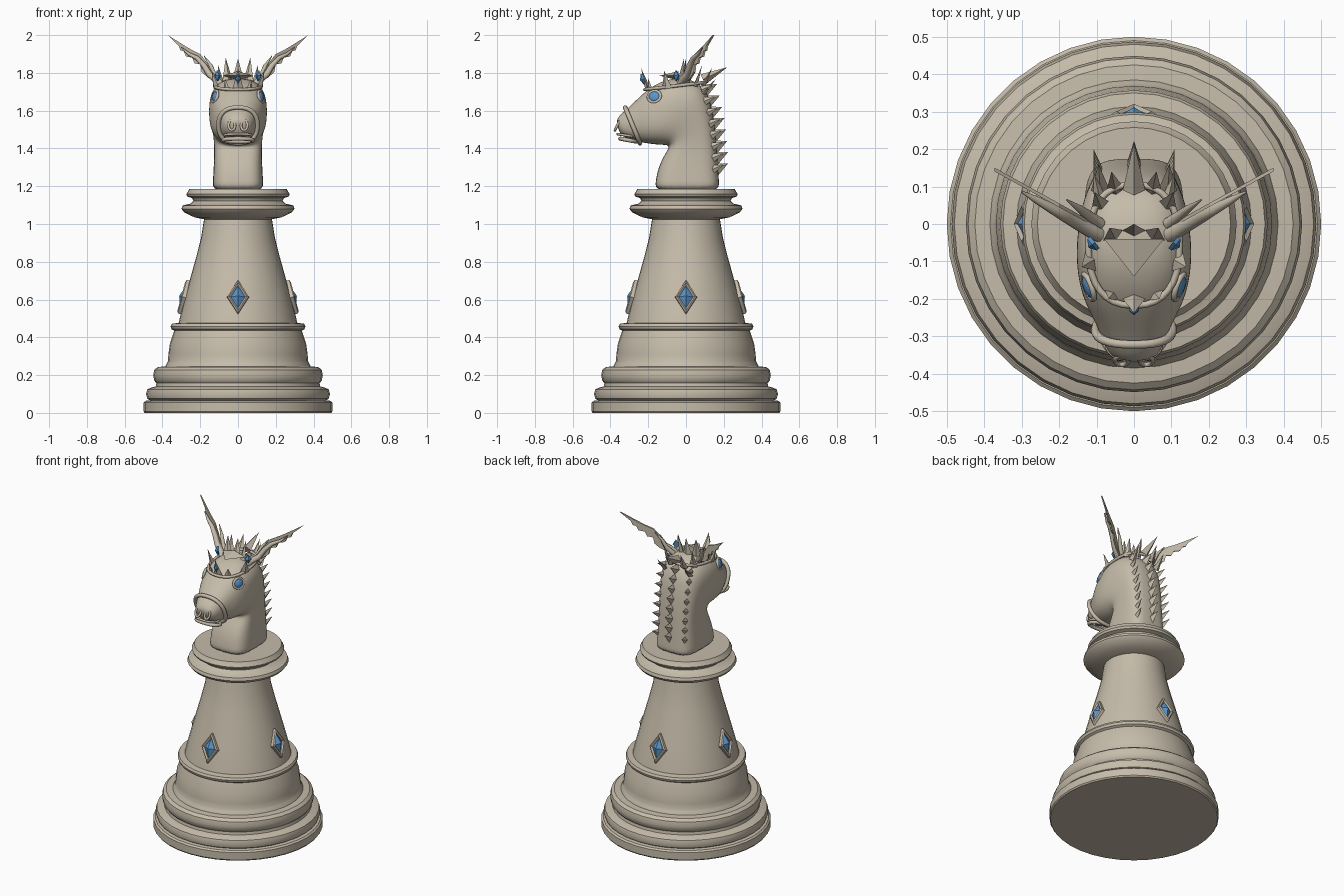
import bpy, bmesh, math
from math import pi, sin, cos
from mathutils import Vector, Matrix

if "Cube" in bpy.data.objects:
    bpy.data.objects.remove(bpy.data.objects["Cube"], do_unlink=True)


def material(name, rgb):
    m = bpy.data.materials.new(name)
    m.use_nodes = True
    m.diffuse_color = (*rgb, 1)
    m.node_tree.nodes["Principled BSDF"].inputs["Base Color"].default_value = (*rgb, 1)
    return m


STONE = material("warm stone", (0.56, 0.50, 0.40))
BLUE = material("gem blue", (0.10, 0.30, 0.60))


def finish(name, bm, mat, smooth=None, matrix=None):
    if matrix:
        bm.transform(matrix)
    bmesh.ops.recalc_face_normals(bm, faces=bm.faces)
    me = bpy.data.meshes.new(name)
    bm.to_mesh(me)
    bm.free()
    me.materials.append(mat)
    ob = bpy.data.objects.new(name, me)
    bpy.context.collection.objects.link(ob)
    if smooth:
        bpy.ops.object.select_all(action="DESELECT")
        ob.select_set(True)
        bpy.context.view_layer.objects.active = ob
        bpy.ops.object.shade_smooth_by_angle(angle=math.radians(smooth))
    return ob


def loft(name, rings, mat, smooth=None, matrix=None, closed=False):
    """Skin a list of point rings, capping the ends or closing the loop."""
    bm = bmesh.new()
    vs = [[bm.verts.new(p) for p in r] for r in rings]
    n = len(rings[0])
    for a, b in zip(vs, vs[1:] + (vs[:1] if closed else [])):
        for i in range(n):
            j = (i + 1) % n
            bm.faces.new((a[i], a[j], b[j], b[i]))
    if not closed:
        bm.faces.new(vs[0])
        bm.faces.new(vs[-1])
    return finish(name, bm, mat, smooth, matrix)


def section(a, b, hw, power=2.0, n=24):
    """Superellipse spanning side-plane points a and b, with half width hw."""
    a, b = Vector((0, *a)), Vector((0, *b))
    mid, half = (a + b) / 2, (b - a) / 2
    sp = lambda v: math.copysign(abs(v) ** (2 / power), v)
    return [mid + half * sp(cos(t)) + Vector((hw * sp(sin(t)), 0, 0))
            for t in (2 * pi * i / n for i in range(n))]


def tube(name, pts, radii, closed=False, flat=1.0):
    """Round or flattened tube along a path."""
    rings, k = [], len(pts)
    for i, p in enumerate(pts):
        nxt = pts[(i + 1) % k] if closed else pts[min(i + 1, k - 1)]
        prv = pts[i - 1] if closed else pts[max(i - 1, 0)]
        d = (nxt - prv).normalized()
        ref = (pts[k // 2] - pts[0]).cross(pts[k // 4] - pts[0]).normalized()
        u = (ref - d * ref.dot(d)).normalized()
        v = d.cross(u)
        r = radii if closed else radii[i]
        rings.append([p + u * r * cos(t) + v * r * flat * sin(t)
                      for t in (2 * pi * j / 8 for j in range(8))])
    return loft(name, rings, STONE, 50, closed=closed)


def spike(name, base, tip, width, thick=0.5, spin=0.0):
    """Four-sided thorn from base to tip."""
    base, tip = Vector(base), Vector(tip)
    d = tip - base
    bm = bmesh.new()
    bmesh.ops.create_cone(bm, cap_ends=True, segments=4, radius1=width / 2,
                          radius2=0, depth=d.length)
    m = (Matrix.Translation((base + tip) / 2) @ d.to_track_quat("Z", "Y").to_matrix().to_4x4()
         @ Matrix.Rotation(spin, 4, "Z") @ Matrix.Diagonal((1, thick, 1, 1)))
    return finish(name, bm, STONE, None, m)


def diamond(w, h, d):
    return [(w, d, 0), (0, d, h), (-w, d, 0), (0, d, -h)]


def gem(name, w, h, depth, matrix):
    rings = [diamond(w * s, h * s, d) for s, d in ((1, 0.01), (1, 0), (0.08, -depth))]
    return loft(name, rings, BLUE, None, matrix)


# Turned pedestal
profile = [(0.02, 0), (0.494, 0), (0.5, 0.008), (0.5, 0.055), (0.49, 0.064), (0.465, 0.066),
           (0.48, 0.075), (0.487, 0.1), (0.48, 0.125), (0.455, 0.135), (0.435, 0.14),
           (0.432, 0.158), (0.443, 0.17), (0.449, 0.2), (0.443, 0.228), (0.425, 0.243),
           (0.385, 0.246), (0.376, 0.265), (0.37, 0.275), (0.369, 0.31), (0.36, 0.37),
           (0.338, 0.435), (0.352, 0.443), (0.357, 0.458), (0.35, 0.472), (0.314, 0.477),
           (0.302, 0.53), (0.278, 0.62), (0.248, 0.73), (0.22, 0.83), (0.195, 0.93),
           (0.18, 1.025), (0.23, 1.035), (0.285, 1.062), (0.299, 1.08), (0.293, 1.098),
           (0.252, 1.108), (0.236, 1.122), (0.243, 1.137), (0.268, 1.145), (0.274, 1.158),
           (0.266, 1.17), (0.258, 1.186), (0.02, 1.186)]
loft("pedestal", [[(r * cos(2 * pi * i / 36), r * sin(2 * pi * i / 36), z) for i in range(36)]
                  for r, z in profile], STONE, 35)

# Four framed gems around the pedestal
for k, side in enumerate(("front", "left", "back", "right")):
    m = (Matrix.Rotation(k * pi / 2, 4, "Z") @ Matrix.Translation((0, -0.283, 0.612))
         @ Matrix.Rotation(math.radians(-15), 4, "X"))
    loft(side + "_gem_frame", [diamond(w, h, d) for w, h, d in
         ((0.057, 0.092, 0.02), (0.057, 0.092, -0.012), (0.048, 0.078, -0.018),
          (0.038, 0.062, -0.01), (0.036, 0.06, 0.01))], STONE, None, m)
    gem(side + "_gem", 0.038, 0.062, 0.022, m @ Matrix.Translation((0, -0.006, 0)))

# Neck and head, one loft from collar to muzzle
sections = [((-0.165, 1.17), (0.178, 1.17), 0.135, 3.6), ((-0.163, 1.22), (0.176, 1.22), 0.134, 3.6),
            ((-0.148, 1.30), (0.17, 1.3), 0.129, 3.4), ((-0.11, 1.375), (0.163, 1.41), 0.126, 3.2),
            ((-0.088, 1.405), (0.152, 1.53), 0.13, 3), ((-0.1, 1.418), (0.132, 1.65), 0.14, 2.8),
            ((-0.125, 1.418), (0.09, 1.74), 0.15, 2.7), ((-0.155, 1.42), (0, 1.775), 0.156, 2.6),
            ((-0.185, 1.423), (-0.1, 1.77), 0.15, 2.6), ((-0.215, 1.428), (-0.19, 1.725), 0.135, 2.5),
            ((-0.24, 1.433), (-0.25, 1.67), 0.113, 2.4), ((-0.26, 1.438), (-0.3, 1.62), 0.096, 2.3),
            ((-0.285, 1.443), (-0.335, 1.592), 0.083, 2.3), ((-0.325, 1.458), (-0.36, 1.565), 0.068, 2.2),
            ((-0.352, 1.48), (-0.369, 1.54), 0.045, 2)]
head = loft("head_and_neck", [section(*s) for s in sections], STONE, 180)
head.modifiers.new("rounding", "SUBSURF").levels = 2
head.modifiers["rounding"].render_levels = 2

# Bridle, lips and crown band
tube("noseband", section((-0.243, 1.427), (-0.322, 1.617), 0.103, 2.4, 32), 0.012, True)
tube("lower_lip", section((-0.262, 1.436), (-0.348, 1.452), 0.078, 2.4, 24), 0.011, True)
tube("upper_lip", section((-0.27, 1.462), (-0.362, 1.476), 0.072, 2.4, 24), 0.007, True)
tube("crown_band", section((-0.218, 1.712), (0.105, 1.75), 0.122, 2.4, 32), 0.009, True)

for s, side in ((1, "left"), (-1, "right")):
    # Nostril
    c = Vector((s * 0.033, -0.364, 1.522))
    ring = [c + Vector((0.017 * cos(t), 0.012 * sin(t), 0.026 * sin(t)))
            for t in (2 * pi * i / 16 for i in range(16))]
    tube(side + "_nostril", ring, 0.007, True)

    # Eye with raised rim
    m = (Matrix.Translation((s * 0.121, -0.168, 1.675)) @ Matrix.Rotation(s * -0.35, 4, "Z")
         @ Matrix.Rotation(s * -0.25, 4, "Y"))
    rim = [m @ Vector((0, 0.035 * cos(t), 0.031 * sin(t)))
           for t in (2 * pi * i / 20 for i in range(20))]
    tube(side + "_eye_rim", rim, 0.008, True)
    bm = bmesh.new()
    bmesh.ops.create_uvsphere(bm, u_segments=20, v_segments=12, radius=1)
    finish(side + "_eye", bm, BLUE, 180, m @ Matrix.Diagonal((0.013, 0.032, 0.028, 1)))

    # Antler: curved stem and stepped blade
    at = lambda x, z, dy=0: Vector((s * x, -0.03 + (x - 0.09) * 0.554 + dy, z))
    stem = [at(0.08, 1.73), at(0.115, 1.765), at(0.15, 1.79), at(0.18, 1.84),
            at(0.215, 1.878), at(0.26, 1.9), at(0.3, 1.935)]
    tube(side + "_antler_stem", stem, [0.02, 0.021, 0.019, 0.017, 0.014, 0.01, 0.003], flat=0.9)
    outline = [(0.1, 1.745), (0.16, 1.775), (0.192, 1.805), (0.2, 1.845), (0.23, 1.85),
               (0.242, 1.88), (0.275, 1.887), (0.288, 1.915), (0.305, 1.92), (0.315, 1.945),
               (0.372, 2.0), (0.3, 1.955), (0.25, 1.925), (0.2, 1.9), (0.165, 1.855), (0.13, 1.8)]
    loft(side + "_antler_blade", [[at(x, z, dy) for x, z in outline] for dy in (0.014, 0.024)], STONE)
    tube(side + "_antler_prong", [at(0.09, 1.75, 0.03), at(0.125, 1.79, 0.035), at(0.145, 1.84, 0.04),
                                  at(0.18, 1.89, 0.045)], [0.016, 0.014, 0.01, 0.002])

    # Crown points and side gem
    for i, (b, t, w) in enumerate([
            ((0.115, -0.1, 1.72), (0.14, -0.115, 1.81), 0.06),
            ((0.06, -0.19, 1.71), (0.068, -0.2, 1.77), 0.045),
            ((0.055, -0.03, 1.76), (0.065, -0.01, 1.88), 0.06),
            ((0.09, 0.05, 1.73), (0.105, 0.085, 1.84), 0.05),
            ((0.05, 0.09, 1.73), (0.06, 0.14, 1.83), 0.05),
            ((0.09, 0.09, 1.69), (0.095, 0.16, 1.77), 0.05)]):
        spike(f"{side}_crown_point_{i}", (s * b[0], *b[1:]), (s * t[0], *t[1:]), w)
    gem(side + "_crown_gem", 0.02, 0.028, 0.012,
        Matrix.Translation((s * 0.112, -0.055, 1.785)) @ Matrix.Rotation(s * 0.9, 4, "Z"))

# Central crown points and front gem
spike("crown_front_point", (0, -0.2, 1.71), (0, -0.238, 1.825), 0.06)
spike("crown_middle_point", (0, -0.02, 1.75), (0, 0, 1.875), 0.07)
spike("crown_tuft", (0, -0.04, 1.785), (0, -0.14, 1.785), 0.16, 0.3)
spike("crown_back_point", (0, 0.09, 1.765), (0, 0.218, 1.83), 0.06, 1)
gem("crown_front_gem", 0.014, 0.03, 0.012, Matrix.Translation((0, -0.231, 1.765))
    @ Matrix.Rotation(0.3, 4, "X"))

# Mane: a central row of thorns and a smaller row on each side
for i in range(8):
    z = 1.29 + 0.06 * i
    y = 0.172 - 0.3 * max(0, z - 1.35) ** 1.6
    spike(f"mane_thorn_{i}", (0, y - 0.015, z), (0, y + 0.05, z + 0.03), 0.07, 0.6, pi / 2)
    for s, side in ((1, "left"), (-1, "right")):
        spike(f"{side}_mane_thorn_{i}", (s * 0.095, y - 0.03, z), (s * 0.108, y + 0.028, z + 0.025),
              0.045, 0.6, pi / 2)
